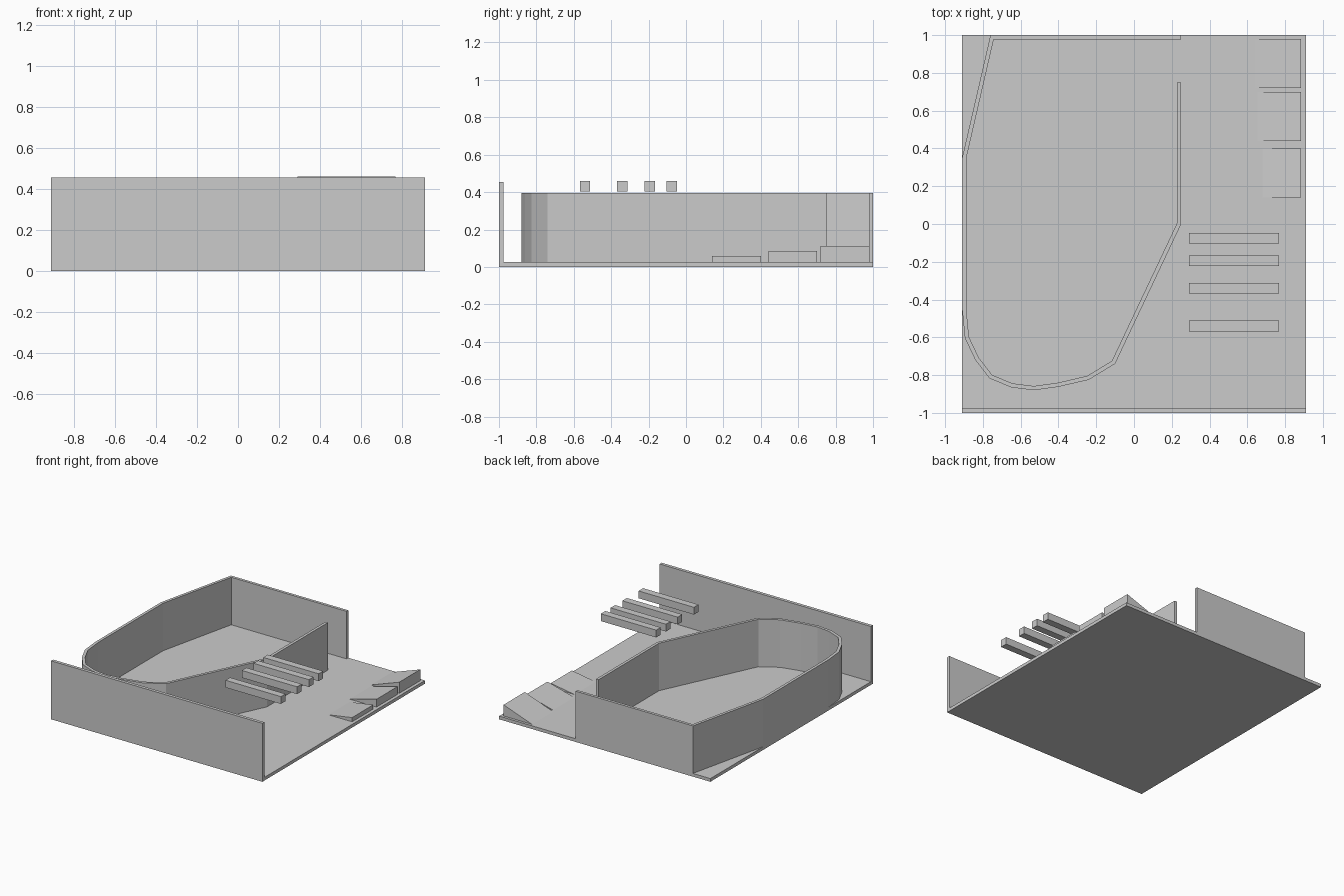
import bpy
from mathutils import Vector

if "Cube" in bpy.data.objects:
    bpy.data.objects.remove(bpy.data.objects["Cube"])


def make_object(name, verts, faces):
    mesh = bpy.data.meshes.new(name)
    mesh.from_pydata(verts, [], faces)
    mesh.update()
    obj = bpy.data.objects.new(name, mesh)
    bpy.context.collection.objects.link(obj)
    return obj


def box(name, x0, x1, y0, y1, z0, z1):
    verts = [(x, y, z) for z in (z0, z1)
             for x, y in ((x0, y0), (x1, y0), (x1, y1), (x0, y1))]
    faces = [(3, 2, 1, 0), (4, 5, 6, 7), (0, 1, 5, 4),
             (1, 2, 6, 5), (2, 3, 7, 6), (3, 0, 4, 7)]
    return make_object(name, verts, faces)


def wedge(name, x0, x1, y0, y1, z0, z1):
    # ramp rising from a sharp edge at x0 to a vertical face at x1
    verts = [(x, y, z) for y in (y0, y1)
             for x, z in ((x0, z0), (x1, z0), (x1, z1))]
    faces = [(0, 1, 2), (5, 4, 3), (0, 3, 4, 1), (1, 4, 5, 2), (2, 5, 3, 0)]
    return make_object(name, verts, faces)


def wall_along(name, path, thick, z0, z1):
    # mitred wall: the path is the outer face, thickness goes to its right
    pts = [Vector(p) for p in path]
    normals = []
    for a, b in zip(pts, pts[1:]):
        d = (b - a).normalized()
        normals.append(Vector((d.y, -d.x)))
    verts = []
    for i, p in enumerate(pts):
        n0 = normals[max(i - 1, 0)]
        n1 = normals[min(i, len(normals) - 1)]
        q = p + (n0 + n1) * thick / (1 + n0.dot(n1))
        verts += [(p.x, p.y, z0), (q.x, q.y, z0), (q.x, q.y, z1), (p.x, p.y, z1)]
    faces = [(0, 3, 2, 1)]
    for i in range(len(pts) - 1):
        a = 4 * i
        for k in range(4):
            m = (k + 1) % 4
            faces.append((a + k, a + m, a + 4 + m, a + 4 + k))
    e = 4 * (len(pts) - 1)
    faces.append((e, e + 1, e + 2, e + 3))
    return make_object(name, verts, faces)


FLOOR = 0.025

# Base plate and tall front wall
box("base_plate", -0.91, 0.91, -1, 1, 0, FLOOR)
box("front_wall", -0.91, 0.91, -1, -0.975, FLOOR, 0.455)

# Enclosing wall with rounded front and an open gap at the back right
wall_path = [(0.25, 0.75), (0.25, 0), (-0.10, -0.74), (-0.24, -0.825),
             (-0.40, -0.862), (-0.53, -0.88), (-0.65, -0.865), (-0.765, -0.817),
             (-0.84, -0.72), (-0.895, -0.605), (-0.91, -0.45), (-0.91, 0.35),
             (-0.76, 1.0), (0.25, 1.0)]
wall_along("enclosure_wall", wall_path, 0.022, FLOOR, 0.395)

# Row of overhead bars
for i, y in enumerate((-0.075, -0.195, -0.34, -0.54)):
    box(f"overhead_bar_{i + 1}", 0.29, 0.767, y - 0.028, y + 0.028, 0.403, 0.46)

# Three ramps of growing height along the right edge
ramps = ((0.68, 0.14, 0.40, 0.058), (0.655, 0.44, 0.70, 0.086), (0.64, 0.72, 0.98, 0.112))
for i, (x0, y0, y1, top) in enumerate(ramps):
    wedge(f"ramp_{i + 1}", x0, 0.885, y0, y1, FLOOR, top)
